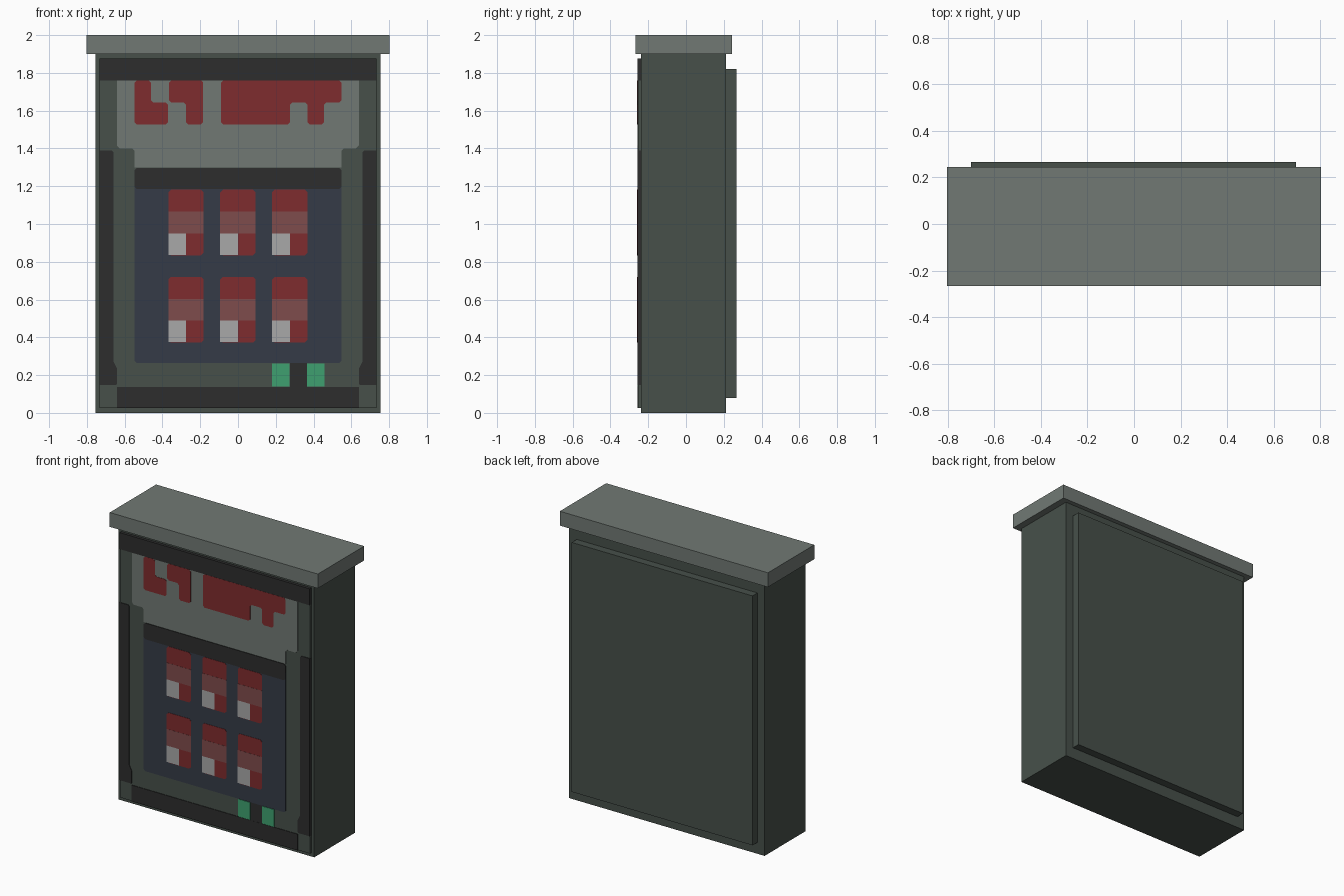
import bpy, bmesh
from mathutils import Vector

if "Cube" in bpy.data.objects:
    bpy.data.objects.remove(bpy.data.objects["Cube"])


def material(name, r, g, b):
    lin = [((c / 255 + 0.055) / 1.055) ** 2.4 for c in (r, g, b)]
    m = bpy.data.materials.new(name)
    m.diffuse_color = (*lin, 1)
    m.use_nodes = True
    m.node_tree.nodes["Principled BSDF"].inputs["Base Color"].default_value = m.diffuse_color
    return m


BODY = material("dark grey green", 71, 80, 74)
GREY = material("light grey", 113, 121, 116)
BLACK = material("charcoal", 45, 45, 45)
NAVY = material("navy window", 53, 59, 71)
RED = material("red", 127, 44, 46)
FADED = material("faded red", 127, 76, 76)
WHITE = material("pale grey", 168, 168, 168)
GREEN = material("green", 62, 160, 112)


def chamfer(pts, r):
    """Cut every corner of an outline by r."""
    out = []
    n = len(pts)
    for i in range(n):
        p = Vector(pts[i])
        for q in (pts[i - 1], pts[(i + 1) % n]):
            out.append(tuple(p + (Vector(q) - p).normalized() * r))
    return out


def prism(name, pts, y0, y1, mat, r=0):
    """Extrude an x-z outline from y0 to y1."""
    if r:
        pts = chamfer(pts, r)
    bm = bmesh.new()
    face = bm.faces.new([bm.verts.new((x, y0, z)) for x, z in pts])
    ext = bmesh.ops.extrude_face_region(bm, geom=[face])
    bmesh.ops.translate(bm, vec=(0, y1 - y0, 0),
                        verts=[v for v in ext["geom"] if isinstance(v, bmesh.types.BMVert)])
    bmesh.ops.recalc_face_normals(bm, faces=bm.faces)
    me = bpy.data.meshes.new(name)
    bm.to_mesh(me)
    bm.free()
    me.materials.append(mat)
    ob = bpy.data.objects.new(name, me)
    bpy.context.collection.objects.link(ob)
    return ob


def rect(x0, x1, z0, z1):
    return [(x0, z0), (x1, z0), (x1, z1), (x0, z1)]


# cabinet, cap, rear panel, front panel
prism("cabinet", rect(-0.755, 0.755, 0, 1.9), -0.238, 0.212, BODY)
prism("cap", rect(-0.803, 0.803, 1.9, 2.0), -0.267, 0.244, GREY)
prism("rear_panel", rect(-0.7, 0.695, 0.08, 1.82), 0.2, 0.267, BODY)
prism("front_panel", rect(-0.733, 0.733, 0.026, 1.874), -0.254, -0.23, BODY)

# black trim wrapped around the front panel
prism("top_trim", rect(-0.734, 0.734, 1.76, 1.875), -0.258, -0.23, BLACK)
prism("bottom_trim", rect(-0.64, 0.64, 0.025, 0.138), -0.258, -0.23, BLACK)
strip = [(0.734, 0.148), (0.645, 0.148), (0.64, 0.155), (0.64, 0.235), (0.66, 0.275),
         (0.66, 1.38), (0.668, 1.388), (0.734, 1.388)]
for side, s in (("left", -1), ("right", 1)):
    prism(side + "_trim", [(s * x, z) for x, z in strip], -0.258, -0.23, BLACK)

# sign board, stepped at its lower corners
right = [(0.64, 1.76), (0.64, 1.415), (0.625, 1.4), (0.56, 1.4), (0.548, 1.388), (0.548, 1.30)]
prism("sign_board", right + [(-x, z) for x, z in reversed(right)], -0.257, -0.25, GREY)

# abstract red blocks on the sign
T, M, L = 1.76, 1.643, 1.527
blocks = [
    [(-0.548, T), (-0.46, T), (-0.46, M), (-0.37, M), (-0.37, L), (-0.548, L)],
    [(-0.365, T), (-0.184, T), (-0.184, L), (-0.275, L), (-0.275, M), (-0.365, M)],
    [(-0.09, T), (0.548, T), (0.548, M), (0.455, M), (0.455, L), (0.368, L),
     (0.368, M), (0.275, M), (0.275, L), (-0.09, L)],
]
for i, b in enumerate(blocks):
    prism(f"sign_block_{i + 1}", b, -0.259, -0.252, RED, 0.012)

# display window with dark header
prism("window", rect(-0.548, 0.548, 0.263, 1.25), -0.257, -0.25, NAVY, 0.012)
prism("window_header", rect(-0.548, 0.548, 1.184, 1.297), -0.258, -0.25, BLACK, 0.012)

# goods: red top, faded middle, split bottom
for row, z in enumerate((0.372, 0.834)):
    for col, x in enumerate((-0.369, -0.094, 0.18)):
        n = f"{row + 1}_{col + 1}"
        prism("item_" + n, rect(x, x + 0.187, z, z + 0.348), -0.259, -0.25, RED, 0.014)
        prism("item_band_" + n, rect(x, x + 0.187, z + 0.116, z + 0.232), -0.26, -0.252, FADED)
        prism("item_label_" + n, rect(x, x + 0.094, z + 0.002, z + 0.116), -0.26, -0.252, WHITE)

# green keys either side of a black slot
prism("slot", rect(0.275, 0.366, 0.13, 0.263), -0.257, -0.25, BLACK)
for i, x in enumerate((0.18, 0.366)):
    prism(f"key_{i + 1}", rect(x, x + 0.093, 0.139, 0.261), -0.258, -0.25, GREEN)
